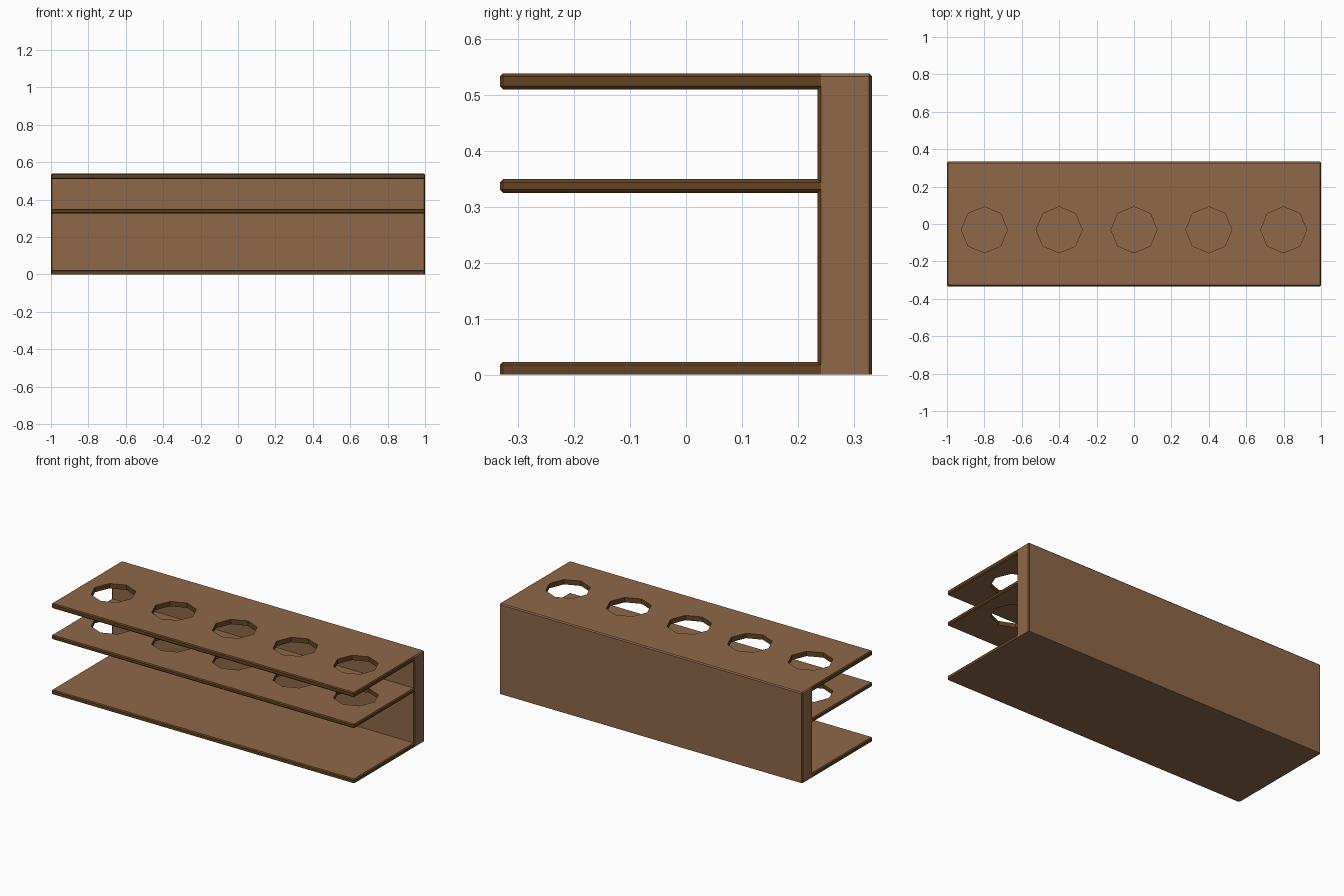
import bpy, bmesh, math
from mathutils import Vector

if "Cube" in bpy.data.objects:
    bpy.data.objects.remove(bpy.data.objects["Cube"])

BACK, FRONT, WALL = 0.333, -0.333, 0.235
CH = 0.006


def material(name, rgb):
    m = bpy.data.materials.new(name)
    m.diffuse_color = (*rgb, 1)
    m.use_nodes = True
    m.node_tree.nodes["Principled BSDF"].inputs["Base Color"].default_value = m.diffuse_color
    return m


wood = material("brown wood", (0.275, 0.138, 0.068))
edge_wood = material("dark wood edge", (0.125, 0.055, 0.015))


def add_object(name, bm):
    mesh = bpy.data.meshes.new(name)
    bm.to_mesh(mesh)
    bm.free()
    ob = bpy.data.objects.new(name, mesh)
    bpy.context.collection.objects.link(ob)
    return ob


# E-shaped side profile (y, z), swept along x
profile = [(BACK, 0), (BACK, 0.539), (FRONT, 0.539)]
profile += [(FRONT, 0.510), (WALL, 0.510)]
profile += [(WALL, 0.350), (FRONT, 0.350), (FRONT, 0.325), (WALL, 0.325)]
profile += [(WALL, 0.023), (FRONT, 0.023), (FRONT, 0)]
bm = bmesh.new()
face = bm.faces.new([bm.verts.new((-1, y, z)) for y, z in profile])
ext = bmesh.ops.extrude_face_region(bm, geom=[face])
bmesh.ops.translate(bm, vec=(2, 0, 0),
                    verts=[v for v in ext["geom"] if isinstance(v, bmesh.types.BMVert)])
bmesh.ops.recalc_face_normals(bm, faces=bm.faces)

# small chamfer on every outer edge except around the base
edges = [e for e in bm.edges if e.is_convex
         and not all(v.co.z < 0.001 for v in e.verts)]
bmesh.ops.bevel(bm, geom=edges, offset=CH, offset_type='OFFSET', segments=1,
                profile=0.5, affect='EDGES')
rack = add_object("rack", bm)

# five holes through the upper two shelves
bm = bmesh.new()
for i in range(5):
    ret = bmesh.ops.create_cone(bm, cap_ends=True, segments=8, radius1=0.123,
                                radius2=0.123, depth=0.6)
    bmesh.ops.translate(bm, verts=ret["verts"], vec=(-0.8 + 0.4 * i, -0.031, 0.45))
cutter = add_object("hole_cutter", bm)
cutter.hide_render = True
mod = rack.modifiers.new("holes", 'BOOLEAN')
mod.operation = 'DIFFERENCE'
mod.solver = 'EXACT'
mod.object = cutter
bpy.context.view_layer.update()
result = rack.evaluated_get(bpy.context.evaluated_depsgraph_get())
bm = bmesh.new()
bm.from_mesh(bpy.data.meshes.new_from_object(result).copy())
rack.modifiers.clear()
bpy.data.objects.remove(cutter)

# separate shelf ends from the back board ends
ends = [f for f in bm.faces if abs(f.normal.x) > 0.3 and abs(f.calc_center_median().x) > 0.98]
geom = set(ends)
for f in ends:
    geom.update(f.edges)
    geom.update(f.verts)
bmesh.ops.bisect_plane(bm, geom=list(geom), dist=1e-5,
                       plane_co=(0, WALL + CH, 0), plane_no=(0, 1, 0))
bm.normal_update()

# dark shelf edges, hole walls and upright chamfers; the rest is plain wood
for f in bm.faces:
    c, n = f.calc_center_bounds(), f.normal
    board_face = c.y > 0.23 and n.y < -0.9
    shelf_edge = c.y < WALL + CH + 0.0005 and abs(n.z) < 0.9 and not board_face
    upright = abs(n.x) > 0.3 and abs(n.y) > 0.3
    f.material_index = 1 if shelf_edge or upright else 0
    f.smooth = False
rack.data.materials.clear()
bm.to_mesh(rack.data)
bm.free()
for m in (wood, edge_wood):
    rack.data.materials.append(m)
